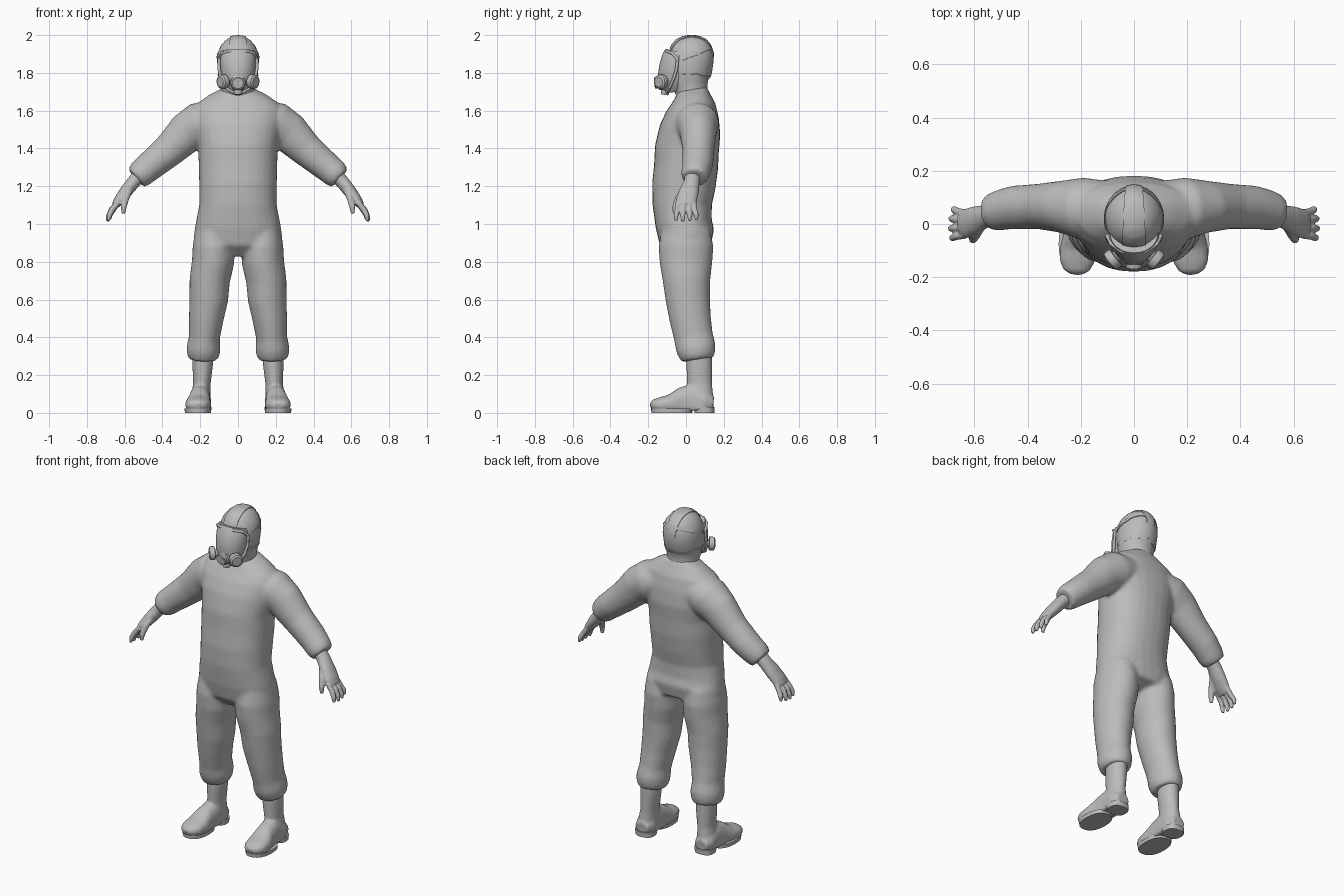
import bpy, bmesh, math
from mathutils import Vector
from mathutils.bvhtree import BVHTree

grey = bpy.data.materials.new("grey")
grey.diffuse_color = (0.5, 0.5, 0.5, 1)


def loft(bm, rings, side=1, ref=(0, 1, 0), power=2.0, n=28, floor=None):
    """Tube through rings (x, y, z, radius_a, radius_b); b lies along ref."""
    pts = [Vector((r[0] * side, r[1], r[2])) for r in rings]
    loops = []
    for i, r in enumerate(rings):
        t = (pts[min(i + 1, len(pts) - 1)] - pts[max(i - 1, 0)]).normalized()
        v = Vector(ref)
        v = (v - t * v.dot(t)).normalized()
        u = v.cross(t)
        loop = []
        for k in range(n):
            a = 2 * math.pi * k / n
            c, s = math.cos(a), math.sin(a)
            ca = math.copysign(abs(c) ** (2 / power), c)
            sb = math.copysign(abs(s) ** (2 / power), s)
            p = pts[i] + u * ca * r[3] + v * sb * r[4]
            if floor is not None:
                p.z = max(p.z, floor)
            loop.append(bm.verts.new(p))
        loops.append(loop)
    for a, b in zip(loops, loops[1:]):
        for k in range(n):
            bm.faces.new((a[k], a[(k + 1) % n], b[(k + 1) % n], b[k]))
    bm.faces.new(loops[0][::-1])
    bm.faces.new(loops[-1])


def finish(bm, name, voxel=None, smooth=4, angle=40):
    bmesh.ops.recalc_face_normals(bm, faces=bm.faces)
    me = bpy.data.meshes.new(name)
    bm.to_mesh(me)
    bm.free()
    me.materials.append(grey)
    ob = bpy.data.objects.new(name, me)
    bpy.context.collection.objects.link(ob)
    if voxel:
        m = ob.modifiers.new("blend", 'REMESH')
        m.mode, m.voxel_size, m.use_smooth_shade = 'VOXEL', voxel, True
        m = ob.modifiers.new("soften", 'SMOOTH')
        m.factor, m.iterations = 0.5, smooth
    me.polygons.foreach_set("use_smooth", [True] * len(me.polygons))
    if not voxel:
        bpy.ops.object.select_all(action='DESELECT')
        ob.select_set(True)
        bpy.context.view_layer.objects.active = ob
        bpy.ops.object.shade_smooth_by_angle(angle=math.radians(angle))
    return ob


# Suit: torso, sleeves and trouser legs blended into one skin
bm = bmesh.new()
loft(bm, [(0, .03, .86, .20, .11), (0, .005, .93, .235, .15), (0, -.012, 1.0, .225, .15),
          (0, -.02, 1.1, .205, .157), (0, -.012, 1.2, .205, .168), (0, .0, 1.3, .208, .17),
          (0, .005, 1.4, .21, .17), (0, .022, 1.5, .23, .162), (0, .035, 1.58, .24, .14),
          (0, .04, 1.64, .215, .115), (0, .035, 1.685, .15, .09), (0, .03, 1.715, .085, .08)],
     power=2.25)
for s in (-1, 1):
    loft(bm, [(.13, .05, 1.55, .10, .115), (.2, .06, 1.53, .118, .115), (.27, .065, 1.485, .108, .098),
              (.36, .066, 1.395, .09, .085), (.45, .062, 1.32, .08, .082), (.49, .055, 1.287, .076, .077),
              (.515, .048, 1.265, .074, .074), (.54, .045, 1.243, .062, .066)], s)
    loft(bm, [(.125, .0, .97, .10, .13), (.128, .0, .88, .112, .145), (.132, .0, .8, .112, .14),
              (.15, .003, .7, .107, .126), (.155, .01, .6, .103, .118), (.168, .022, .5, .092, .11),
              (.178, .04, .4, .082, .104), (.182, .052, .345, .09, .106), (.184, .058, .31, .087, .098),
              (.185, .062, .282, .074, .085)], s)
finish(bm, "suit", .011, 6)

# Hands: palm, four fingers and thumb
for s, side in ((-1, "right"), (1, "left")):
    bm = bmesh.new()
    loft(bm, [(.50, .04, 1.28, .038, .042), (.555, .03, 1.22, .036, .042), (.595, .015, 1.17, .034, .052),
              (.63, .002, 1.125, .028, .055), (.65, 0, 1.098, .02, .05)], s, n=20)
    for y, d, f in ((-.042, 0, 1.25), (-.014, .004, 1.2), (.016, .002, 1.25), (.042, -.006, 1.3)):
        loft(bm, [(.635, y, 1.115, .015, .014), (.667 + d, y * 1.1, 1.075, .015, .014),
                  (.682 + d, y * f, 1.045 - d, .014, .013), (.686 + d, y * f, 1.018 - d, .009, .009)], s, n=12)
    loft(bm, [(.575, -.005, 1.185, .02, .02), (.595, -.04, 1.135, .019, .019),
              (.605, -.058, 1.09, .016, .015), (.607, -.06, 1.055, .01, .01)], s, n=12)
    finish(bm, side + "_hand", .005, 3)

# Boots: shaft and foot, with separate sole and heel
for s, side in ((-1, "right"), (1, "left")):
    bm = bmesh.new()
    loft(bm, [(.186, .07, .33, .055, .068), (.187, .07, .25, .054, .068), (.192, .072, .15, .046, .066),
              (.198, .075, .08, .052, .07), (.2, .075, .02, .058, .072)], s)
    loft(bm, [(.2, .145, .05, .04, .035), (.2, .1, .055, .058, .06), (.2, .03, .06, .056, .095),
              (.204, -.03, .055, .058, .078), (.21, -.09, .045, .068, .05), (.214, -.14, .042, .066, .04),
              (.217, -.172, .04, .05, .03), (.218, -.188, .035, .025, .015)],
         s, ref=(0, 0, 1), floor=.012, power=2.3)
    finish(bm, side + "_boot", .008, 4)
    bm = bmesh.new()
    loft(bm, [(.212, -.075, 0, .069, .108), (.212, -.075, .022, .071, .11)], s, power=2.3)
    loft(bm, [(.2, .098, 0, .057, .052), (.2, .098, .03, .059, .054)], s, power=2.5)
    finish(bm, side + "_sole")

# Hood
bm = bmesh.new()
loft(bm, [(0, .04, 1.64, .10, .09), (0, .03, 1.70, .088, .085), (0, .018, 1.75, .098, .098),
          (0, .02, 1.81, .107, .118), (0, .025, 1.87, .111, .121), (0, .027, 1.91, .106, .116),
          (0, .028, 1.945, .09, .102), (0, .028, 1.972, .067, .08), (0, .028, 1.988, .042, .052),
          (0, .028, 1.995, .015, .02)], n=40)
hood_tree = BVHTree.FromBMesh(bm)
finish(bm, "hood", angle=60)
CORE = Vector((0, .025, 1.85))


def strap(name, path, w0, w1, rise=.005):
    """Raised band on the hood: path holds directions from the head core."""
    bm = bmesh.new()
    rows, steps = [], 30
    path = [Vector(p).normalized() for p in path]
    for i in range(steps + 1):
        f = i / steps * (len(path) - 1)
        j = min(int(f), len(path) - 2)
        d = path[j].slerp(path[j + 1], f - j)
        across = d.cross(path[j + 1] - path[j]).normalized()
        w = w0 + (w1 - w0) * i / steps
        row = []
        for k, h in ((-1, -.004), (-1, rise), (-.5, rise), (0, rise), (.5, rise), (1, rise), (1, -.004)):
            q = (d * .115 + across * w * k).normalized()
            hit = hood_tree.ray_cast(CORE, q)[0]
            row.append(bm.verts.new(hit + q * h))
        rows.append(row)
    for a, b in zip(rows, rows[1:]):
        for k in range(6):
            bm.faces.new((a[k], a[k + 1], b[k + 1], b[k]))
    finish(bm, name)


strap("crown_panel", [(0, -.9, .65), (0, 0, 1), (0, 1, .25)], .04, .024)
for s, side in ((-1, "right"), (1, "left")):
    strap(side + "_upper_strap", [(s, -.45, .2), (s, .35, .5), (.2 * s, 1, .75)], .007, .007, .004)
    strap(side + "_lower_strap", [(s, -.5, -.65), (s, .3, -.62), (0, 1, -.6)], .007, .007, .004)

# Mask: curved visor body
bm = bmesh.new()
loft(bm, [(0, -.05, 1.70, .045, .055), (0, -.055, 1.735, .075, .08), (0, -.055, 1.78, .088, .095),
          (0, -.05, 1.84, .094, .09), (0, -.045, 1.89, .094, .08), (0, -.04, 1.912, .088, .07)], n=40)
finish(bm, "visor")

# Rim around the visor
bm = bmesh.new()
rim = [(s * x, y, z) for s, order in ((1, 1), (-1, -1)) for x, y, z in
       [(.045, -.103, 1.913), (.085, -.075, 1.905), (.1, -.045, 1.875), (.1, -.05, 1.82),
        (.092, -.065, 1.77), (.07, -.085, 1.725), (.03, -.1, 1.70)][::order]]
n = len(rim)
rim = [Vector(p) for p in rim]
for i in range(n):
    a, b = rim[i], rim[(i + 1) % n]
    e = (b - a).normalized() * .004
    loft(bm, [(*(a - e), .009, .009), (*(b + e), .009, .009)], n=8)
finish(bm, "visor_rim", .004, 4)


def disc_stack(name, base, axis, steps):
    """Turned part: steps are (distance along axis, radius)."""
    bm = bmesh.new()
    b, a = Vector(base), Vector(axis).normalized()
    loft(bm, [(*(b + a * d), r, r) for d, r in steps], ref=(0, 0, 1), n=24)
    finish(bm, name)


# Filters, breathing valve and chin outlet
canister = [(0, .02), (.028, .022), (.03, .037), (.046, .039), (.058, .037), (.062, .028), (.064, .027)]
for s, side in ((-1, "right"), (1, "left")):
    disc_stack(side + "_filter", (s * .045, -.105, 1.757), (s * .75, -.6, -.08), canister)
disc_stack("front_valve", (0, -.10, 1.752), (0, -1, -.1),
           [(0, .045), (.045, .038), (.05, .03), (.066, .029), (.068, .02), (.062, .018)])
disc_stack("chin_outlet", (0, -.105, 1.735), (0, -.15, -1),
           [(0, .034), (.025, .028), (.027, .02), (.045, .022), (.052, .018)])
